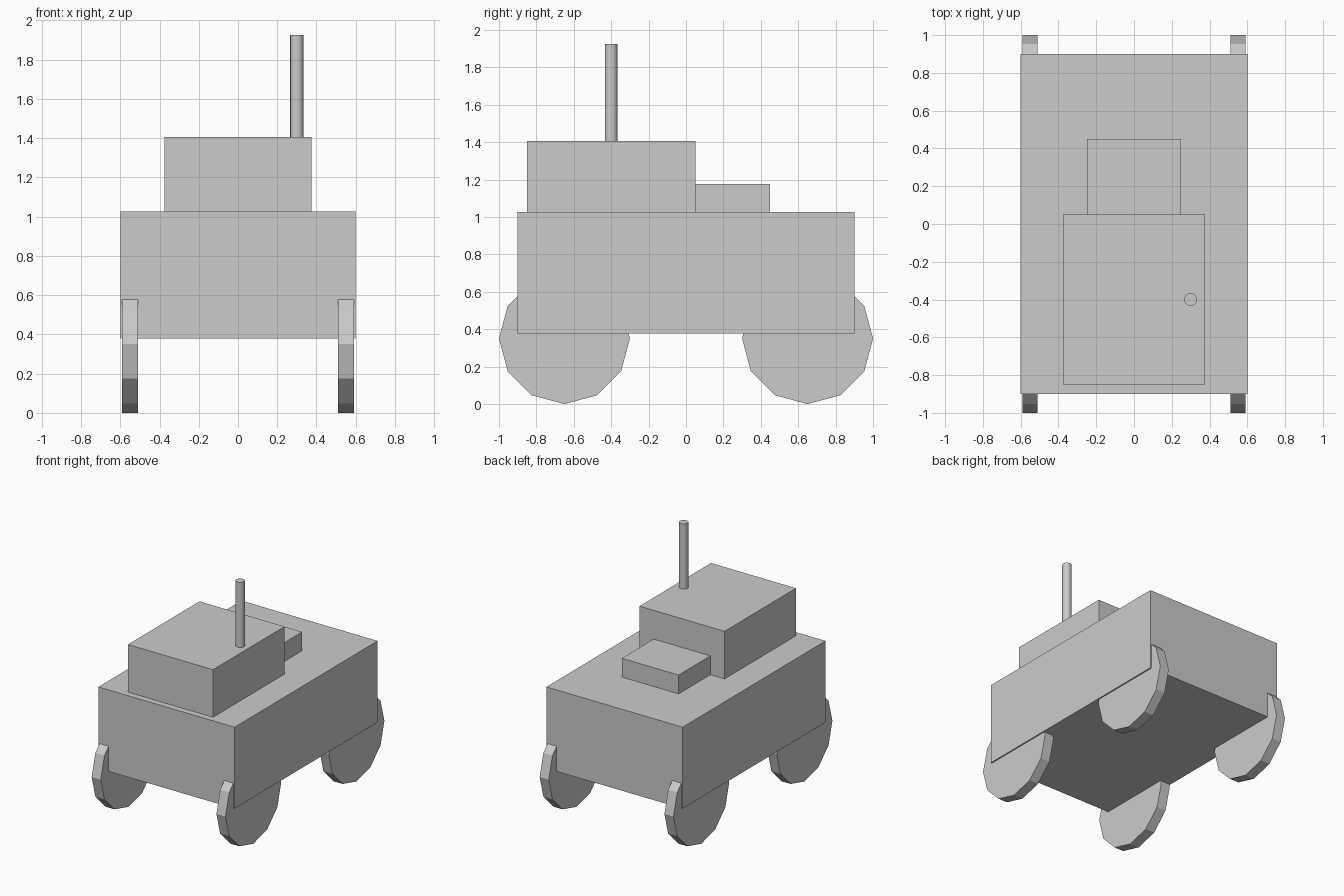
import bpy
from math import radians

cube = bpy.data.objects.get("Cube")
if cube:
    bpy.data.objects.remove(cube, do_unlink=True)

GREY = (0.6, 0.6, 0.6, 1)
grey = bpy.data.materials.new("light_grey")
grey.use_nodes = True
grey.diffuse_color = GREY
shader = next(n for n in grey.node_tree.nodes if n.type == "BSDF_PRINCIPLED")
shader.inputs["Base Color"].default_value = GREY


def finish(name):
    obj = bpy.context.object
    obj.name = obj.data.name = name
    obj.data.materials.append(grey)
    bpy.ops.object.transform_apply(location=False, rotation=True, scale=True)
    return obj


def box(name, low, high):
    """Axis-aligned block between two opposite corners."""
    centre = [(a + b) / 2 for a, b in zip(low, high)]
    bpy.ops.mesh.primitive_cube_add(size=1, location=centre)
    bpy.context.object.scale = [b - a for a, b in zip(low, high)]
    return finish(name)


def cylinder(name, sides, radius, depth, centre, rotation=(0, 0, 0)):
    bpy.ops.mesh.primitive_cylinder_add(vertices=sides, radius=radius, depth=depth,
                                        location=centre, rotation=rotation)
    return finish(name)


BODY_TOP = 1.027
CABIN_TOP = 1.406

# Main body, raised cabin and the low box behind it
box("body", (-0.6, -0.9, 0.378), (0.6, 0.9, BODY_TOP))
box("cabin", (-0.375, -0.85, BODY_TOP), (0.375, 0.05, CABIN_TOP))
box("rear_box", (-0.25, 0.05, BODY_TOP), (0.25, 0.45, 1.177))

# Upright pipe on the cabin roof
PIPE_TOP = 1.925
cylinder("pipe", 16, 0.034, PIPE_TOP - CABIN_TOP, (0.3, -0.4, (PIPE_TOP + CABIN_TOP) / 2))
bpy.ops.object.shade_smooth_by_angle(angle=radians(30))

# Four twelve-sided wheels with a corner pointing straight down
for side, x in (("left", 0.55), ("right", -0.55)):
    for end, y in (("front", -0.65), ("rear", 0.65)):
        cylinder(f"{end}_{side}_wheel", 12, 0.35, 0.08, (x, y, 0.35), (0, radians(90), 0))
